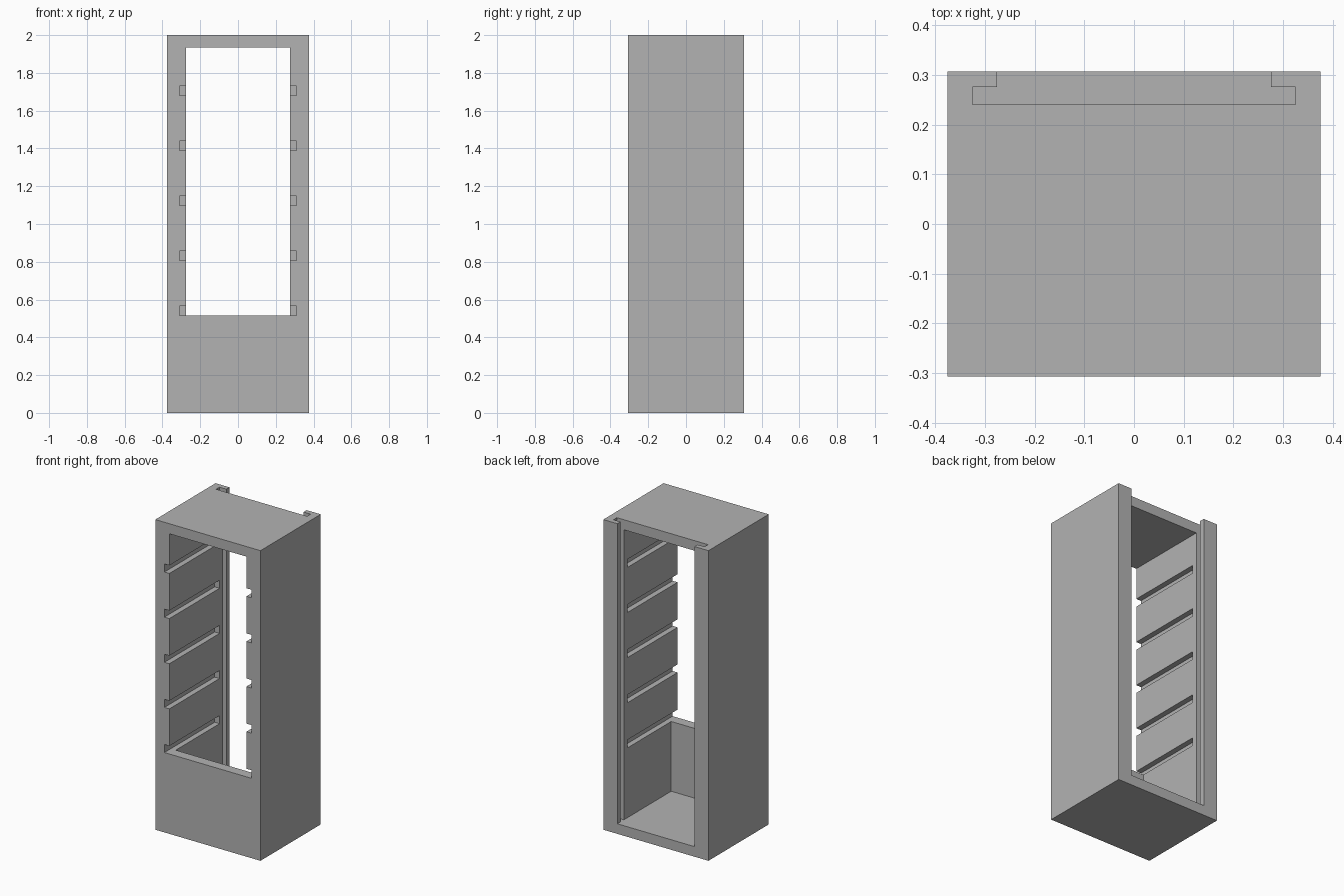
import bpy
import bmesh

cube = bpy.data.objects.get("Cube")
if cube:
    bpy.data.objects.remove(cube, do_unlink=True)

# Single grey material
grey = bpy.data.materials.new("plain_grey")
grey.use_nodes = True
colour = (0.45, 0.45, 0.45, 1.0)
grey.diffuse_color = colour
grey.node_tree.nodes["Principled BSDF"].inputs["Base Color"].default_value = colour


def box(name, x, y, z):
    """Box from (min, max) ranges on each axis."""
    mesh = bpy.data.meshes.new(name)
    bm = bmesh.new()
    bmesh.ops.create_cube(bm, size=1)
    for v in bm.verts:
        for axis, (low, high) in enumerate((x, y, z)):
            v.co[axis] = high if v.co[axis] > 0 else low
    bm.to_mesh(mesh)
    bm.free()
    mesh.materials.append(grey)
    obj = bpy.data.objects.new(name, mesh)
    bpy.context.collection.objects.link(obj)
    return obj


def cut(target, x, y, z):
    """Subtract a box from the target and discard the cutter."""
    cutter = box("cutter", x, y, z)
    cutter.hide_render = True
    mod = target.modifiers.new("cut", 'BOOLEAN')
    mod.operation = 'DIFFERENCE'
    mod.solver = 'EXACT'
    mod.object = cutter
    bpy.context.view_layer.objects.active = target
    bpy.ops.object.modifier_apply(modifier=mod.name)
    bpy.data.objects.remove(cutter, do_unlink=True)


HALF_W, HALF_D, HEIGHT = 0.375, 0.307, 2.0
INNER, WALL = 0.275, 0.065
SILL, CEILING = 0.515, HEIGHT - WALL
inner_x = (-INNER, INNER)

# Outer cabinet block
cabinet = box("cabinet_body", (-HALF_W, HALF_W), (-HALF_D, HALF_D), (0, HEIGHT))

# Inner chamber, open at the back
cut(cabinet, inner_x, (-HALF_D + WALL, 0.4), (WALL, CEILING))

# Front window above the sill
cut(cabinet, inner_x, (-0.4, 0), (SILL, CEILING))

# Sliding back panel slot and the channel behind it, open at the top
cut(cabinet, (-0.325, 0.325), (0.24, 0.275), (WALL, 2.1))
cut(cabinet, inner_x, (0.26, 0.4), (WALL, 2.1))

# Shelf grooves in both side walls, open at the front
for i in range(5):
    z = SILL + i * 0.291
    cut(cabinet, (-0.31, 0.31), (-0.4, 0.205), (z, z + 0.052))
